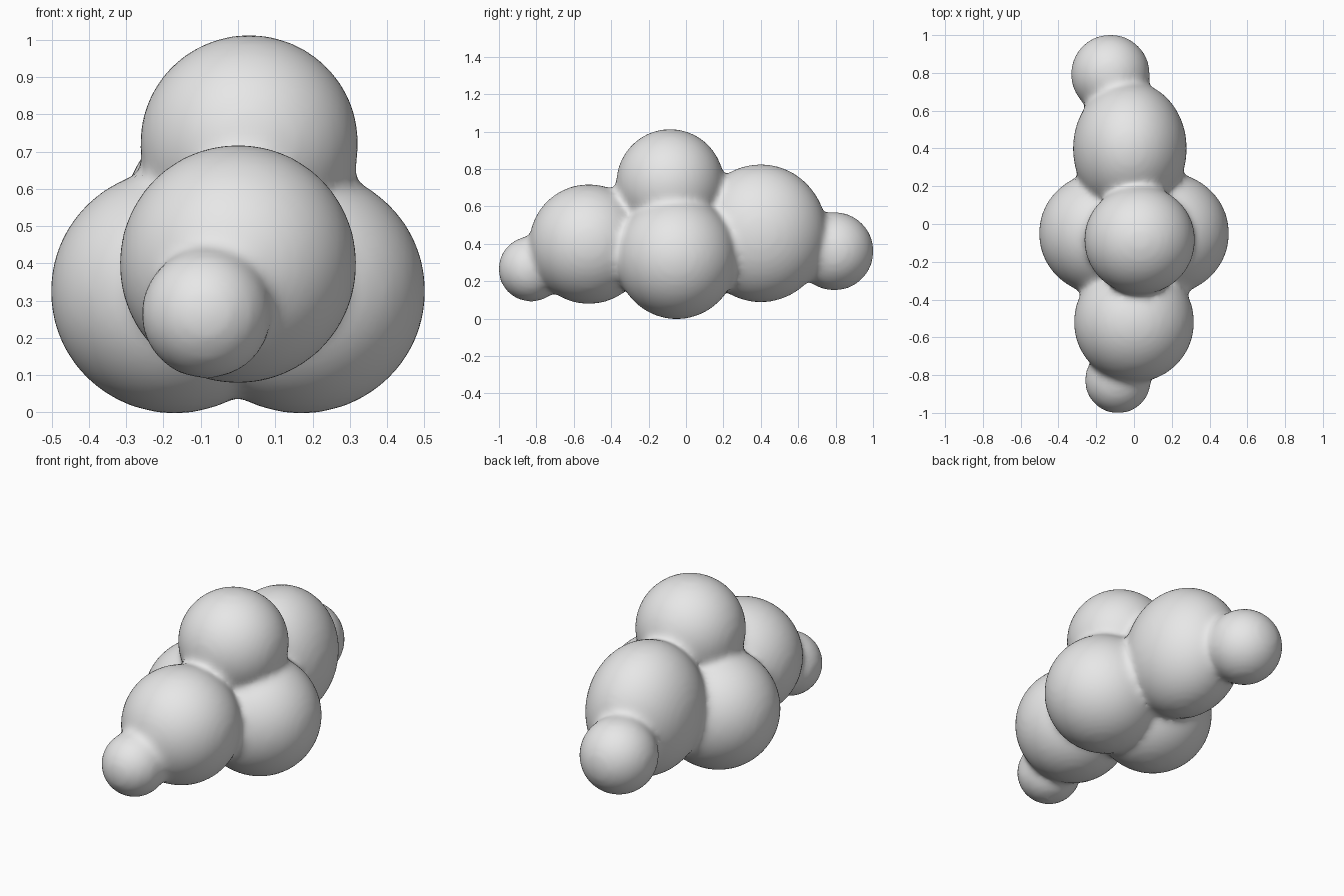
import bpy, bmesh
from mathutils import Matrix

if "Cube" in bpy.data.objects:
    bpy.data.objects.remove(bpy.data.objects["Cube"])

# Blobs: centre, radii (slightly enlarged later to offset smoothing)
blobs = [
    ((0.03, -0.085, 0.722), (0.29, 0.285, 0.288)),   # top
    ((-0.17, -0.05, 0.325), (0.33, 0.32, 0.325)),    # left
    ((0.17, -0.05, 0.325), (0.33, 0.32, 0.325)),     # right
    ((0.0, -0.52, 0.398), (0.315, 0.315, 0.317)),    # front
    ((-0.085, -0.828, 0.265), (0.172, 0.172, 0.172)),  # front tip
    ((-0.022, 0.40, 0.456), (0.298, 0.35, 0.366)),   # back
    ((-0.125, 0.793, 0.36), (0.206, 0.207, 0.207)),  # back tip
]
GROW = 0.004

bm = bmesh.new()
for centre, radii in blobs:
    m = Matrix.Translation(centre) @ Matrix.Diagonal([r + GROW for r in radii] + [1])
    bmesh.ops.create_icosphere(bm, subdivisions=5, radius=1, matrix=m)
mesh = bpy.data.meshes.new("fused_blobs")
bm.to_mesh(mesh)
bm.free()
body = bpy.data.objects.new("fused_blobs", mesh)
bpy.context.collection.objects.link(body)

# One plain grey
grey = bpy.data.materials.new("light_grey")
grey.diffuse_color = (0.8, 0.8, 0.8, 1)
grey.use_nodes = True
grey.node_tree.nodes["Principled BSDF"].inputs["Base Color"].default_value = grey.diffuse_color
mesh.materials.append(grey)

# Fuse the blobs into one skin and soften the creases
remesh = body.modifiers.new("fuse", 'REMESH')
remesh.mode = 'VOXEL'
remesh.voxel_size = 0.018
remesh.use_smooth_shade = True
soften = body.modifiers.new("soften", 'SMOOTH')
soften.factor = 0.5
soften.iterations = 18

bpy.context.view_layer.objects.active = body
body.select_set(True)
for name in ("fuse", "soften"):
    bpy.ops.object.modifier_apply(modifier=name)
bpy.ops.object.shade_smooth()
